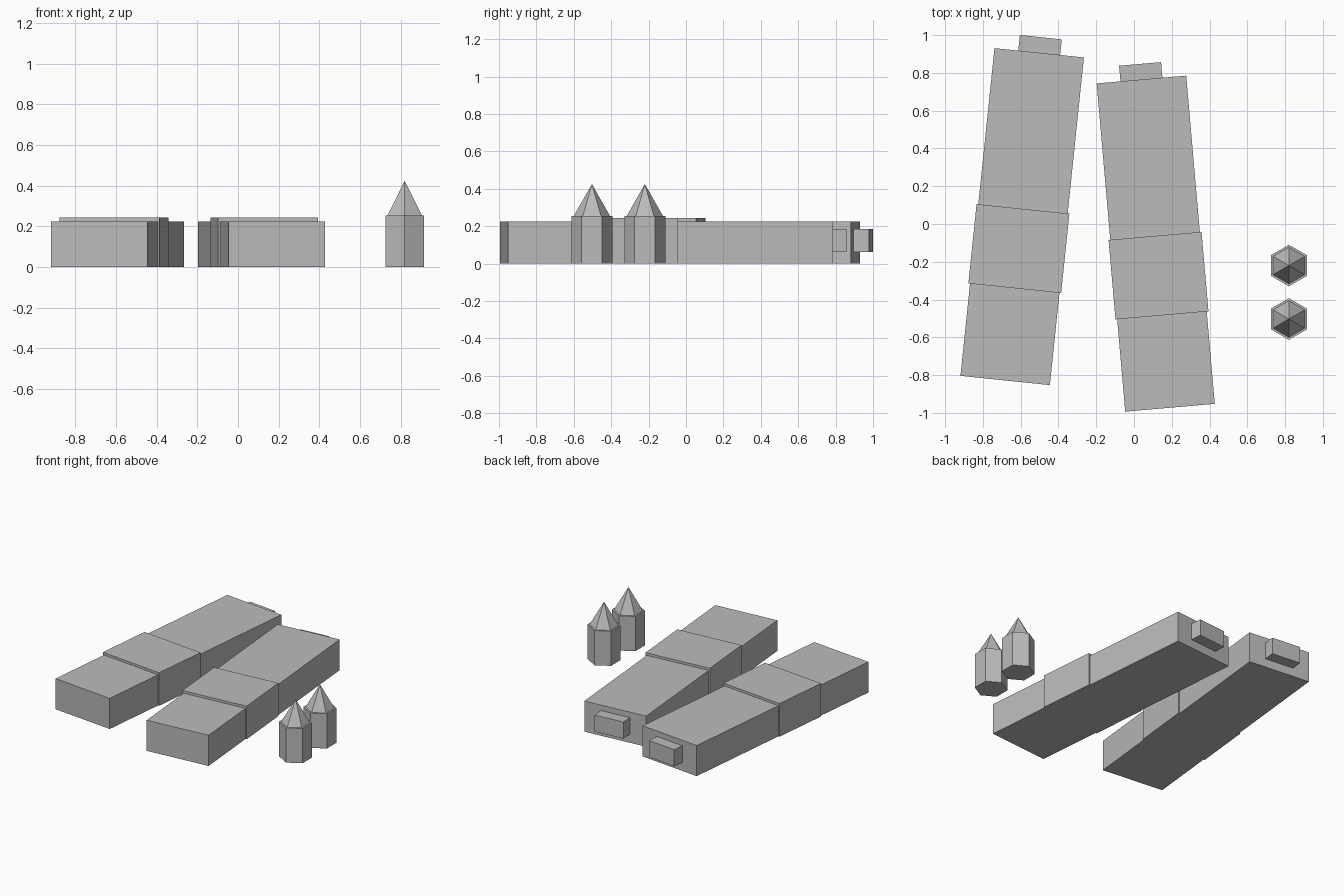
import bpy
import math
from mathutils import Vector, Matrix

if "Cube" in bpy.data.objects:
    bpy.data.objects.remove(bpy.data.objects["Cube"])

grey = bpy.data.materials.new("plain_grey")
grey.diffuse_color = (0.5, 0.5, 0.5, 1)
grey.use_nodes = True
grey.node_tree.nodes["Principled BSDF"].inputs["Base Color"].default_value = grey.diffuse_color


def finish(name):
    ob = bpy.context.object
    ob.name = name
    ob.data.materials.append(grey)
    return ob


def box(name, frame, x, y0, y1, z0, z1):
    """Box centred across the frame, spanning y0..y1 along it."""
    bpy.ops.mesh.primitive_cube_add(size=1)
    ob = finish(name)
    size = Matrix.Diagonal((x, y1 - y0, z1 - z0, 1))
    ob.data.transform(Matrix.Translation((0, (y0 + y1) / 2, (z0 + z1) / 2)) @ size)
    ob.matrix_world = frame


def prism(name, x, y, r_low, r_top, z0, z1):
    """Six-sided prism or spire with corners facing front and back."""
    bpy.ops.mesh.primitive_cone_add(vertices=6, radius1=r_low, radius2=r_top,
                                    depth=z1 - z0, location=(x, y, (z0 + z1) / 2))
    finish(name)


# Two long hulls, each with a raised middle sleeve and a block on the back end
for side, cx, cy, angle in (("left", -0.592, 0.039, -5.93), ("right", 0.115, -0.104, 4.97)):
    frame = Matrix.Translation(Vector((cx, cy, 0))) @ Matrix.Rotation(math.radians(angle), 4, 'Z')
    box(side + "_hull", frame, 0.476, -0.872, 0.872, 0.0, 0.225)
    box(side + "_sleeve", frame, 0.494, -0.381, 0.041, 0.0, 0.243)
    box(side + "_end_block", frame, 0.223, 0.845, 0.955, 0.063, 0.185)

# Two small hexagonal posts with pointed caps
for label, y in (("front", -0.503), ("back", -0.22)):
    prism(label + "_post", 0.82, y, 0.11, 0.11, 0.0, 0.255)
    prism(label + "_cap", 0.82, y, 0.097, 0.0, 0.255, 0.425)
